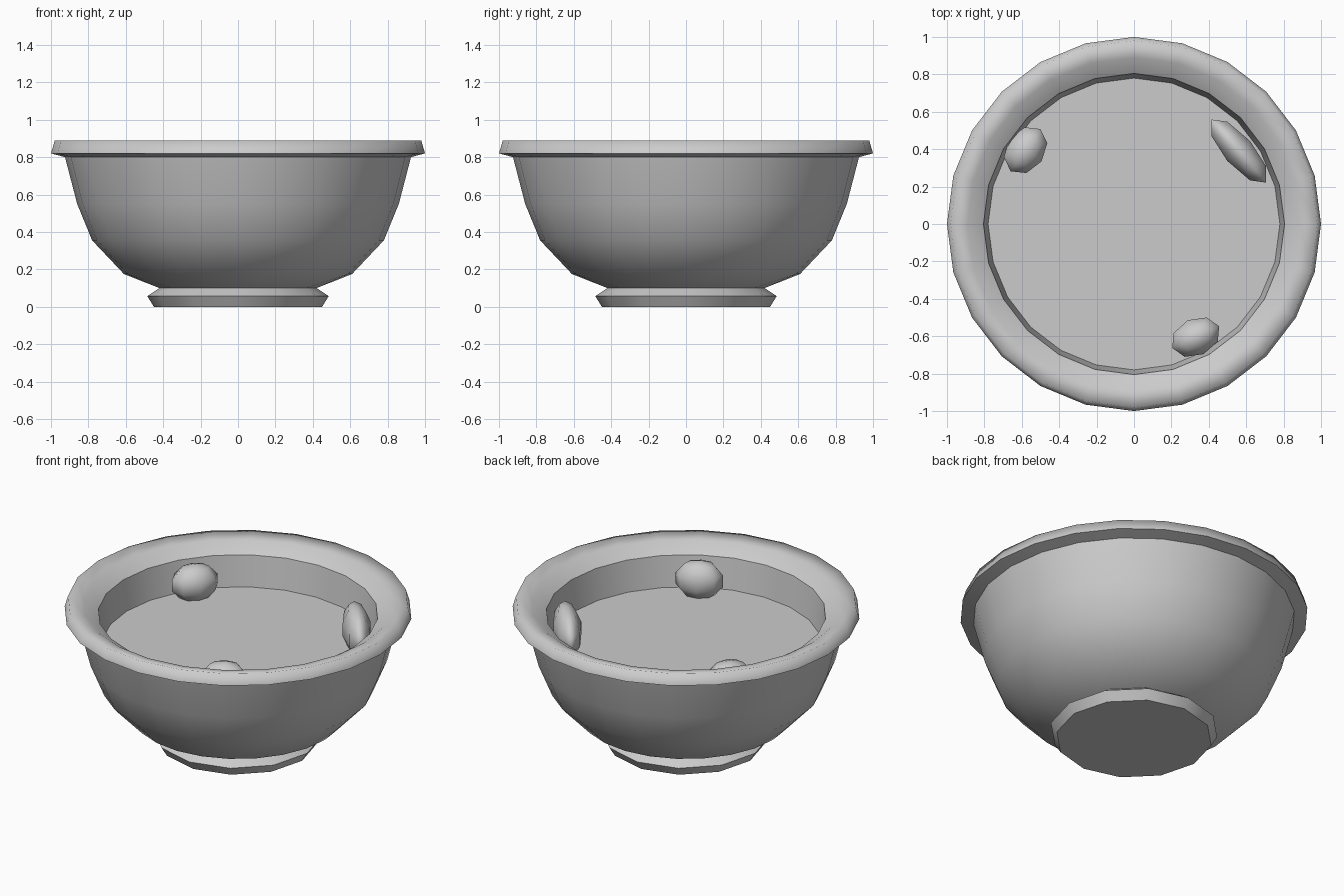
import bpy
import bmesh
import math

cube = bpy.data.objects.get("Cube")
if cube:
    bpy.data.objects.remove(cube, do_unlink=True)

# One plain clay colour for everything
clay = bpy.data.materials.new("light_grey_clay")
clay.use_nodes = True
GREY = (0.6, 0.6, 0.6, 1.0)
clay.diffuse_color = GREY
clay.node_tree.nodes["Principled BSDF"].inputs["Base Color"].default_value = GREY


def finish(name, bm, smooth_angle):
    """Turn a bmesh into a shaded object."""
    mesh = bpy.data.meshes.new(name)
    bm.to_mesh(mesh)
    bm.free()
    mesh.materials.append(clay)
    obj = bpy.data.objects.new(name, mesh)
    bpy.context.collection.objects.link(obj)
    bpy.ops.object.select_all(action="DESELECT")
    obj.select_set(True)
    bpy.context.view_layer.objects.active = obj
    bpy.ops.object.shade_smooth_by_angle(angle=math.radians(smooth_angle))
    return obj


def lathe(name, rings, smooth_angle, cap_bottom=False, cap_top=False):
    """Join rings of (radius, height, sides); a ring may have twice the sides of the one before."""
    bm = bmesh.new()
    loops = []
    for radius, z, sides in rings:
        angles = [math.tau * i / sides for i in range(sides)]
        loops.append([bm.verts.new((radius * math.cos(t), radius * math.sin(t), z)) for t in angles])
    for a, b in zip(loops, loops[1:]):
        n, m = len(a), len(b)
        for i in range(n):
            j = (i + 1) % n
            if n == m:
                bm.faces.new((a[i], a[j], b[j], b[i]))
            else:
                mid, end = b[2 * i + 1], b[(2 * i + 2) % m]
                bm.faces.new((a[i], a[j], mid))
                bm.faces.new((a[i], mid, b[2 * i]))
                bm.faces.new((a[j], end, mid))
    if cap_bottom:
        bm.faces.new(loops[0][::-1])
    if cap_top:
        bm.faces.new(loops[-1])
    return finish(name, bm, smooth_angle)


# Twelve-sided foot
lathe("foot", [(0.45, 0, 12), (0.485, 0.057, 12), (0.42, 0.1, 12)], 50, cap_bottom=True)

# Rounded outer wall, doubling its sides just above the foot
lathe("bowl_body", [(0.42, 0.1, 12), (0.61, 0.175, 24), (0.78, 0.355, 24),
                    (0.86, 0.55, 24), (0.925, 0.8, 24)], 60)

# Overhanging lip that slopes down to the inside
lathe("rim_underside", [(0.925, 0.8, 24), (1.0, 0.82, 24)], 60)
lathe("rim", [(1.0, 0.82, 24), (0.98, 0.888, 24), (0.89, 0.868, 24), (0.805, 0.812, 24)], 120)
lathe("inner_wall", [(0.805, 0.812, 24), (0.78, 0.62, 24)], 60)

# Flat filling
lathe("filling", [(0.78, 0.62, 24)], 30, cap_top=True)


def chunk(name, location, half_sizes, turn):
    """Low-poly rounded lump resting in the filling."""
    bm = bmesh.new()
    bmesh.ops.create_uvsphere(bm, u_segments=8, v_segments=5, radius=1)
    obj = finish(name, bm, 100)
    obj.location = location
    obj.scale = half_sizes
    obj.rotation_euler.z = math.radians(turn)


chunk("left_slice", (0.56, 0.39, 0.715), (0.235, 0.085, 0.14), -49)
chunk("right_lump", (-0.58, 0.395, 0.705), (0.145, 0.11, 0.115), 55)
chunk("front_lump", (0.33, -0.605, 0.71), (0.145, 0.105, 0.12), 25)
